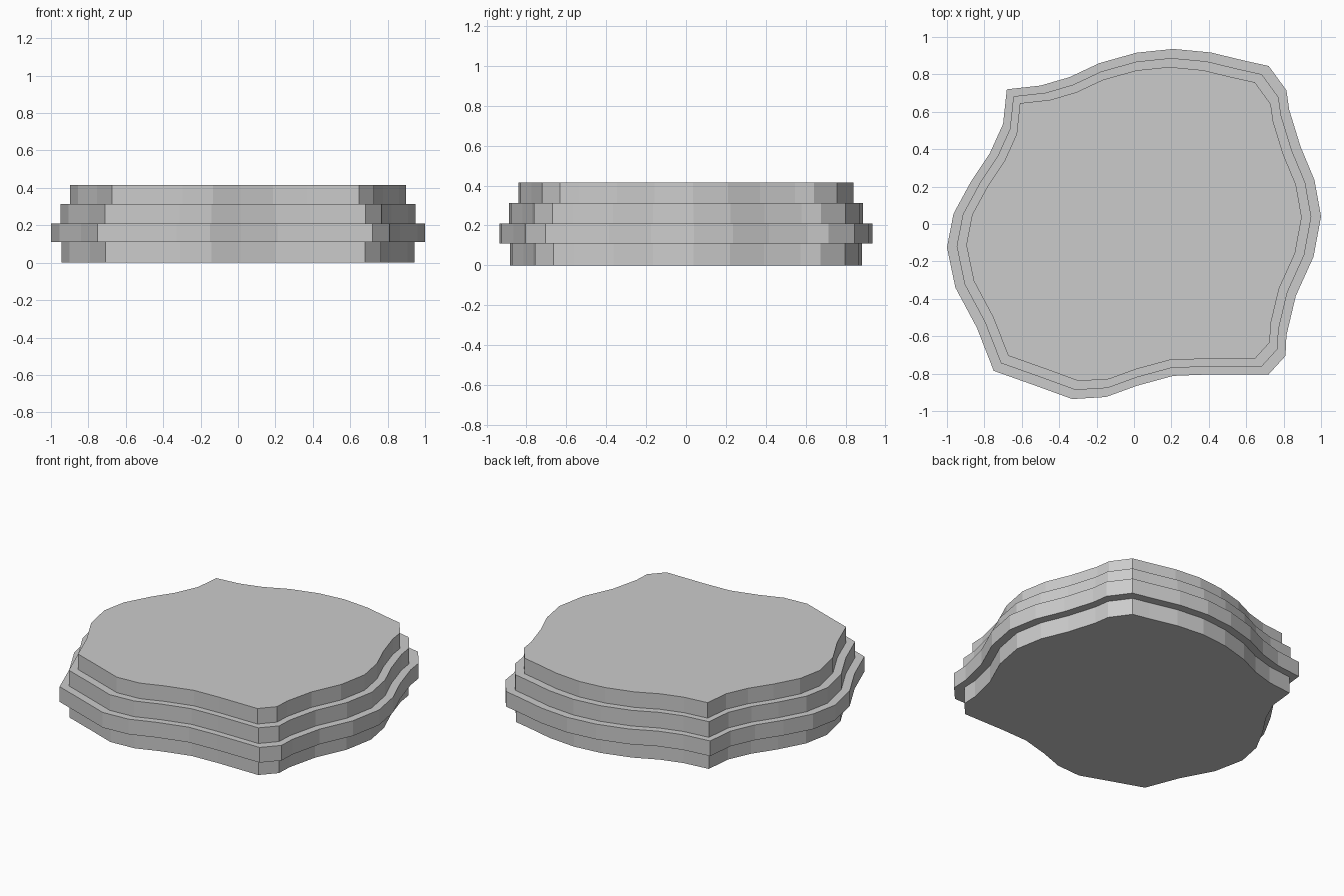
import bpy, bmesh

# Irregular rounded outline of the widest tier, counter-clockwise from the right
OUTLINE = [
    (1.0, 0.04), (0.965, 0.235), (0.89, 0.415), (0.83, 0.61), (0.815, 0.715),
    (0.72, 0.845), (0.605, 0.87), (0.41, 0.917), (0.21, 0.936), (0.015, 0.916),
    (-0.185, 0.86), (-0.345, 0.785), (-0.50, 0.74), (-0.68, 0.72),
    (-0.70, 0.535), (-0.77, 0.38), (-0.87, 0.23), (-0.965, 0.055),
    (-1.0, -0.125), (-0.955, -0.34), (-0.84, -0.555), (-0.75, -0.785),
    (-0.525, -0.865), (-0.33, -0.936), (-0.15, -0.925), (0.015, -0.865),
    (0.21, -0.812), (0.41, -0.804), (0.72, -0.804), (0.81, -0.705),
    (0.815, -0.595), (0.865, -0.385), (0.96, -0.175),
]

# Scale of each tier from bottom to top, with the heights between them
SCALES = [0.943, 1.0, 0.948, 0.897]
HEIGHTS = [0.0, 0.11, 0.21, 0.313, 0.415]


def ring(bm, scale, z):
    return [bm.verts.new((x * scale, y * scale, z)) for x, y in OUTLINE]


# Stepped slab: one closed shell with a lower and upper ring per tier
bm = bmesh.new()
rings = []
for i, s in enumerate(SCALES):
    rings += [ring(bm, s, HEIGHTS[i]), ring(bm, s, HEIGHTS[i + 1])]

n = len(OUTLINE)
for low, high in zip(rings, rings[1:]):
    for k in range(n):
        j = (k + 1) % n
        bm.faces.new((low[k], low[j], high[j], high[k]))
bm.faces.new(rings[0][::-1])
bm.faces.new(rings[-1])
bmesh.ops.recalc_face_normals(bm, faces=bm.faces)

mesh = bpy.data.meshes.new("stepped_platform")
bm.to_mesh(mesh)
bm.free()
platform = bpy.data.objects.new("stepped_platform", mesh)
bpy.context.collection.objects.link(platform)
